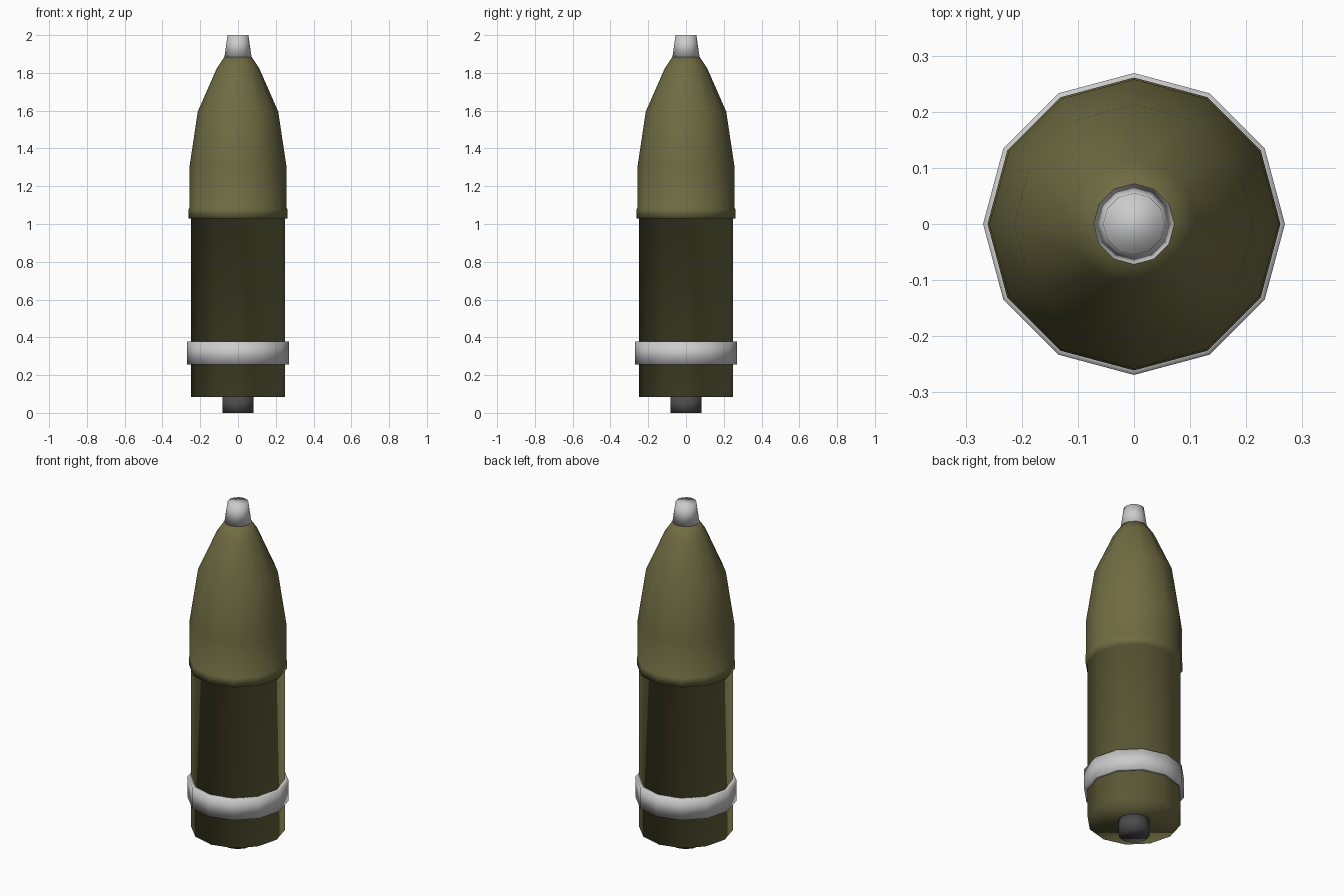
import bpy, bmesh
from math import cos, sin, pi

if "Cube" in bpy.data.objects:
    bpy.data.objects.remove(bpy.data.objects["Cube"])

SIDES = 12

def material(name, rgb):
    m = bpy.data.materials.new(name)
    m.diffuse_color = (*rgb, 1)
    m.use_nodes = True
    m.node_tree.nodes["Principled BSDF"].inputs["Base Color"].default_value = m.diffuse_color
    return m

olive = material("olive", (0.16, 0.15, 0.055))
light = material("light_grey", (0.62, 0.63, 0.6))
dark = material("dark_grey", (0.07, 0.07, 0.07))

def lathe(name, profile, mat, closed=False):
    """Revolve (radius, z) points around z; cap the ends, or join them into a ring."""
    bm = bmesh.new()
    rings = [[bm.verts.new((r * cos(2 * pi * i / SIDES), r * sin(2 * pi * i / SIDES), z))
              for i in range(SIDES)] for r, z in profile]
    pairs = list(zip(rings, rings[1:]))
    if closed:
        pairs.append((rings[-1], rings[0]))
    else:
        bm.faces.new(rings[0][::-1])
        bm.faces.new(rings[-1])
    for a, b in pairs:
        for i in range(SIDES):
            j = (i + 1) % SIDES
            bm.faces.new((a[i], a[j], b[j], b[i]))
    bmesh.ops.recalc_face_normals(bm, faces=bm.faces)
    for f in bm.faces:
        f.smooth = True
    me = bpy.data.meshes.new(name)
    bm.to_mesh(me)
    bm.free()
    me.materials.append(mat)
    ob = bpy.data.objects.new(name, me)
    bpy.context.collection.objects.link(ob)
    return ob

# Body with overhanging ogive nose
lathe("shell_body", [(0.25, 0.083), (0.25, 1.03), (0.261, 1.03), (0.261, 1.08),
                     (0.258, 1.085), (0.258, 1.295), (0.213, 1.595),
                     (0.112, 1.825), (0.072, 1.885)], olive)
# Driving band around the lower body
lathe("driving_band", [(0.25, 0.255), (0.269, 0.255), (0.269, 0.377), (0.25, 0.377)],
      light, closed=True)
# Nose fuse
lathe("nose_fuse", [(0.072, 1.883), (0.055, 2.0)], light)
# Base plug
lathe("base_plug", [(0.083, 0.0), (0.083, 0.085)], dark)
